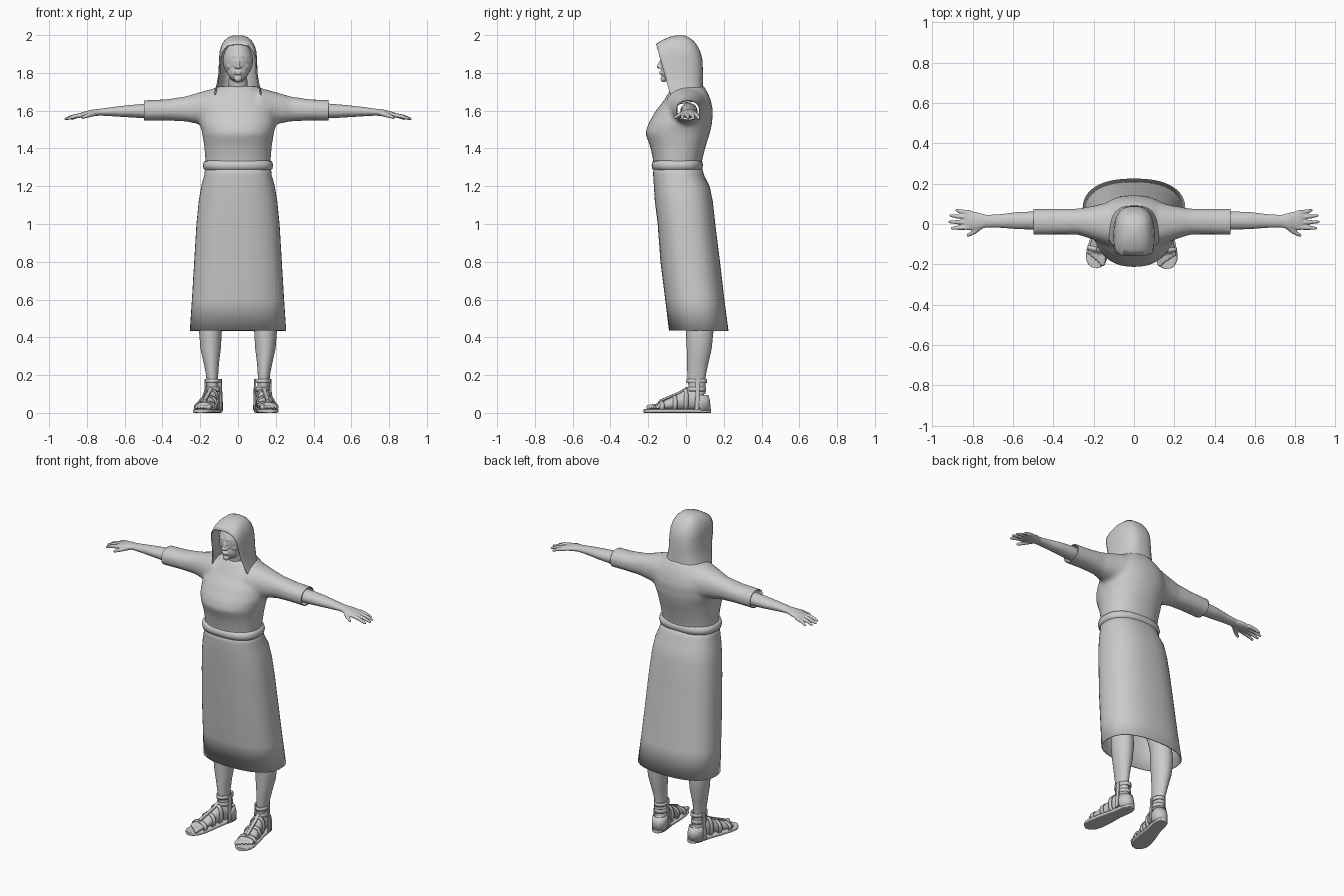
import bpy, bmesh, math
from mathutils import Vector, Matrix

cube = bpy.data.objects.get("Cube")
if cube:
    bpy.data.objects.remove(cube, do_unlink=True)

grey = bpy.data.materials.new("plain grey")
grey.use_nodes = True
grey.diffuse_color = (0.6, 0.6, 0.6, 1)
grey.node_tree.nodes["Principled BSDF"].inputs["Base Color"].default_value = (0.6, 0.6, 0.6, 1)
X, Y, Z = Vector((1, 0, 0)), Vector((0, 1, 0)), Vector((0, 0, 1))


def loft(bm, rings, u, v, p=2.0, n=32, cap=True):
    """Skin super-elliptic rings (centre, half size along u, half size along v)."""
    def bend(c):
        return math.copysign(abs(c) ** (2 / p), c)
    loops = []
    for centre, a, b in rings:
        turns = [2 * math.pi * i / n for i in range(n)]
        loops.append([bm.verts.new(Vector(centre) + u * a * bend(math.cos(t))
                                   + v * b * bend(math.sin(t))) for t in turns])
    for lo, hi in zip(loops, loops[1:]):
        for i in range(n):
            j = (i + 1) % n
            bm.faces.new((lo[i], lo[j], hi[j], hi[i]))
    if cap:
        bm.faces.new(loops[0][::-1])
        bm.faces.new(loops[-1])
    return bm


def limb(bm, a, b, ra, rb):
    """Tapered round rod with a ball at its far end."""
    a, b = Vector(a), Vector(b)
    q = (b - a).to_track_quat('Z', 'Y')
    loft(bm, [(a, ra, ra), (b, rb, rb)], q @ X, q @ Y, n=16)
    ball(bm, b, (rb, rb, rb))


def ball(bm, centre, size):
    m = Matrix.Translation(centre) @ Matrix.Diagonal((*size, 1))
    bmesh.ops.create_uvsphere(bm, u_segments=20, v_segments=12, radius=1, matrix=m)


def finish(name, bm, solid=0, matrix=None, angle=40):
    if matrix:
        bm.transform(matrix)
    bmesh.ops.recalc_face_normals(bm, faces=bm.faces)
    mesh = bpy.data.meshes.new(name)
    bm.to_mesh(mesh)
    bm.free()
    mesh.materials.append(grey)
    ob = bpy.data.objects.new(name, mesh)
    bpy.context.collection.objects.link(ob)
    if solid:
        mod = ob.modifiers.new("thickness", 'SOLIDIFY')
        mod.thickness = solid
    bpy.ops.object.select_all(action='DESELECT')
    ob.select_set(True)
    bpy.context.view_layer.objects.active = ob
    bpy.ops.object.shade_smooth_by_angle(angle=math.radians(angle))
    return ob


def cut(bm, point, normal):
    """Remove everything on the normal's side of a plane."""
    bmesh.ops.bisect_plane(bm, geom=bm.verts[:] + bm.edges[:] + bm.faces[:],
                           plane_co=point, plane_no=normal, clear_outer=True)


def blend(name, bm, voxel, smooth, cuts=(), solid=0, matrix=None):
    """Fuse overlapping shapes into one soft surface, then trim it open."""
    ob = finish(name, bm)
    rem = ob.modifiers.new("fuse", 'REMESH')
    rem.mode, rem.voxel_size = 'VOXEL', voxel
    soft = ob.modifiers.new("soften", 'SMOOTH')
    soft.factor, soft.iterations = 0.5, smooth
    deps = bpy.context.evaluated_depsgraph_get()
    mesh = bpy.data.meshes.new_from_object(ob.evaluated_get(deps))
    old = ob.data
    bpy.data.objects.remove(ob)
    bpy.data.meshes.remove(old)
    out = bmesh.new()
    out.from_mesh(mesh)
    bpy.data.meshes.remove(mesh)
    for point, normal in cuts:
        cut(out, point, normal)
    return finish(name, out, solid, matrix, 60)


def upright(rows):
    """Rows of height, half width, front y, back y become level rings."""
    return [((0.0, (f + b) / 2, z), w, (b - f) / 2) for z, w, f, b in rows]


# Skirt, open at the hem
skirt = loft(bmesh.new(), upright([
    (0.435, .255, -.09, .225), (.6, .244, -.11, .203), (.8, .232, -.135, .18), (1, .22, -.15, .155),
    (1.12, .208, -.165, .142), (1.2, .195, -.17, .125), (1.26, .178, -.174, .095),
    (1.32, .172, -.172, .08)]), X, Y, p=2.4, n=48, cap=False)
finish("skirt", skirt, 0.006)

# Rolled belt
belt = loft(bmesh.new(), upright([
    (1.286, .17, -.168, .078), (1.29, .181, -.178, .086), (1.31, .186, -.182, .09),
    (1.33, .181, -.178, .086), (1.336, .168, -.166, .078)]), X, Y, p=2.5, n=48)
finish("belt", belt, angle=70)

# Bodice fused with its two sleeves
bodice = loft(bmesh.new(), upright([
    (1.28, .17, -.17, .08), (1.34, .173, -.174, .086), (1.41, .179, -.19, .104),
    (1.48, .19, -.216, .126), (1.53, .202, -.2, .138), (1.6, .2, -.16, .143),
    (1.65, .185, -.12, .133), (1.69, .15, -.096, .118), (1.73, .1, -.07, .095)]), X, Y, p=2.2)
for s in (-1, 1):
    rows = [(.02, .01, 1.6, .11, .1), (.12, 0, 1.615, .11, .105), (.2, .006, 1.613, .084, .085),
            (.28, .012, 1.609, .064, .066), (.38, .012, 1.604, .064, .056), (.53, .01, 1.6, .065, .054)]
    loft(bodice, [((s * x, y, z), a, b) for x, y, z, a, b in rows], Y, Z, p=2.2)
blend("bodice", bodice, .012, 6, [((.478, 0, 0), X), ((-.498, 0, 0), -X), ((0, 0, 1.3), -Z)], .005)

# Hood, trimmed along a leaning front rim
hood = loft(bmesh.new(), upright([
    (1.66, .135, -.15, .1), (1.7, .125, -.17, .094), (1.74, .113, -.2, .09), (1.8, .103, -.21, .09),
    (1.87, .101, -.21, .087), (1.91, .098, -.2, .077), (1.945, .088, -.17, .06),
    (1.972, .072, -.13, .038), (1.99, .05, -.09, .012), (1.999, .02, -.05, -.012)]), X, Y, p=2.7, n=40)
cut(hood, (0, -.155, 1.94), (0, -.25, -.07))
cut(hood, (0, 0, 1.665), -Z)
finish("hood", hood, .007, angle=50)

# Head with facial features
head = bmesh.new()
ball(head, (0, -.045, 1.865), (.08, .09, .1))
ball(head, (0, -.075, 1.808), (.056, .058, .056))
ball(head, (0, -.118, 1.768), (.02, .017, .017))
limb(head, (0, .0, 1.64), (0, -.03, 1.8), .055, .048)
limb(head, (0, -.128, 1.872), (0, -.145, 1.832), .007, .01)
for s in (-1, 1):
    limb(head, (s * .012, -.128, 1.886), (s * .048, -.106, 1.887), .009, .007)
    ball(head, (s * .011, -.138, 1.829), (.008, .009, .007))
    ball(head, (s * .04, -.098, 1.835), (.02, .02, .018))
for z, depth in ((1.804, .138), (1.795, .136)):
    ball(head, (0, -depth + .004, z), (.021, .009, .0045))
blend("head", head, .0045, 2)

# Wrapped scarf edge at the neckline
collar = loft(bmesh.new(), [((0, -.005, 1.66), .1, .095), ((0, -.01, 1.695), .088, .082),
                            ((0, -.01, 1.7), .07, .068)], X, Y, p=2.2)
finish("collar", collar)

for s, side in ((-1, "right"), (1, "left")):
    # Eyes
    eye = bmesh.new()
    ball(eye, (s * .03, -.115, 1.868), (.014, .01, .006))
    finish(side + "_eye", eye)

    # Forearm, palm and fingers
    arm = bmesh.new()
    rows = [(.4, .015, 1.6, .045, .042), (.5, .017, 1.598, .045, .038), (.58, .017, 1.597, .042, .032),
            (.66, .015, 1.595, .034, .025), (.73, .014, 1.592, .031, .018),
            (.77, .014, 1.588, .042, .018), (.82, .018, 1.579, .049, .014), (.838, .019, 1.576, .044, .01)]
    loft(arm, [((s * x, y, z), a, b) for x, y, z, a, b in rows], Y, Z)
    for y0, y1, tip in ((.056, .068, .885), (.032, .042, .914), (.007, .011, .92), (-.017, -.021, .908)):
        mid = (s * (.83 + tip) / 2, (y0 + y1) / 2, 1.569)
        limb(arm, (s * .81, y0, 1.58), mid, .012, .0105)
        limb(arm, mid, (s * (tip - .006), y1, 1.557), .0105, .007)
    limb(arm, (s * .755, -.005, 1.588), (s * .79, -.038, 1.576), .016, .012)
    limb(arm, (s * .79, -.038, 1.576), (s * .822, -.056, 1.564), .012, .008)
    blend(side + "_arm", arm, .0045, 2)

    # Lower leg
    leg = bmesh.new()
    rows = [(.1, .132, .06, .032, .044), (.15, .135, .057, .031, .045), (.2, .137, .056, .032, .049),
            (.26, .141, .062, .04, .056), (.34, .145, .07, .054, .066), (.43, .146, .072, .06, .073),
            (.52, .145, .065, .058, .07), (.75, .125, .03, .08, .085), (1.1, .1, -.01, .085, .1)]
    loft(leg, [((s * x, y, z), a, b) for z, x, y, a, b in rows], X, Y)
    finish(side + "_leg", leg, angle=60)

    # Foot frame: heel at the pivot, toes turned outward
    pivot = Vector((s * .13, .06, 0))
    turn = (Matrix.Translation(pivot) @ Matrix.Rotation(s * math.radians(8 if s > 0 else 14), 4, 'Z')
            @ Matrix.Translation((0, -.06, 0)))
    foot = bmesh.new()
    rows = [(.118, .05, .022, .026), (.1, .055, .034, .036), (.06, .07, .037, .055), (.01, .072, .037, .055),
            (-.04, .058, .04, .043), (-.1, .043, .045, .029), (-.15, .034, .046, .019)]
    loft(foot, [((0, y, z), a, b) for y, z, a, b in rows], X, Z)
    limb(foot, (0, .057, .06), (0, .057, .13), .043, .034)
    for k in range(5):
        x = s * (-.034 + .0175 * k)
        r = .0135 if k == 0 else .0095
        limb(foot, (x * .95, -.125, .04), (x * 1.1, -.195 + .009 * k, .03), r, r)
    blend(side + "_foot", foot, .0045, 2, matrix=turn)

    # Sandal sole
    rows = [(.13, .016), (.12, .03), (.09, .041), (0, .042), (-.08, .052), (-.15, .056),
            (-.19, .05), (-.215, .032), (-.225, .012)]
    sole = loft(bmesh.new(), [((0, y, .01), w, .01) for y, w in rows], X, Z, p=5)
    finish(side + "_sandal_sole", sole, matrix=turn)

    # Heel cup, open toward the toes
    cup = loft(bmesh.new(), [((0, .07, .012), .045, .06), ((0, .07, .06), .045, .058),
                             ((0, .072, .095), .04, .047)], X, Y, p=2.3, cap=False)
    cut(cup, (0, .05, .06), (0, -1, -.5))
    finish(side + "_heel_cup", cup, .006, turn)

    # Ankle straps
    for i, (z, a, b) in enumerate(((.125, .039, .05), (.168, .04, .055))):
        band = loft(bmesh.new(), [((0, .056, z - .011), a, b), ((0, .056, z + .011), a, b)],
                    X, Y, cap=False)
        finish(f"{side}_ankle_strap_{i + 1}", band, .007, turn)

    # Straps over the instep and toes
    for i, (y, z, a, b) in enumerate(((-.005, .068, .045, .062), (-.065, .05, .051, .044), (-.135, .035, .056, .03))):
        band = loft(bmesh.new(), [((0, y + .011, z), a, b), ((0, y - .011, z - .004), a, b)],
                    X, Z, p=2.2, cap=False)
        cut(band, (0, 0, .005), -Z)
        finish(f"{side}_foot_strap_{i + 1}", band, .007, turn)

    # Upright side straps and lengthwise instep strap
    for i, d in enumerate((-1, 1)):
        rod = loft(bmesh.new(), [((d * .046, .05, .015), .005, .011), ((d * .043, .055, .1), .005, .011),
                                 ((d * .04, .056, .18), .005, .011)], X, Y, p=5, n=16)
        finish(f"{side}_side_strap_{i + 1}", rod, 0, turn)
    ridge = loft(bmesh.new(), [((0, .004, .132), .01, .006), ((0, -.04, .106), .01, .006),
                               ((0, -.14, .064), .01, .006)], X, Z, p=5, n=16)
    finish(side + "_instep_strap", ridge, 0, turn)
